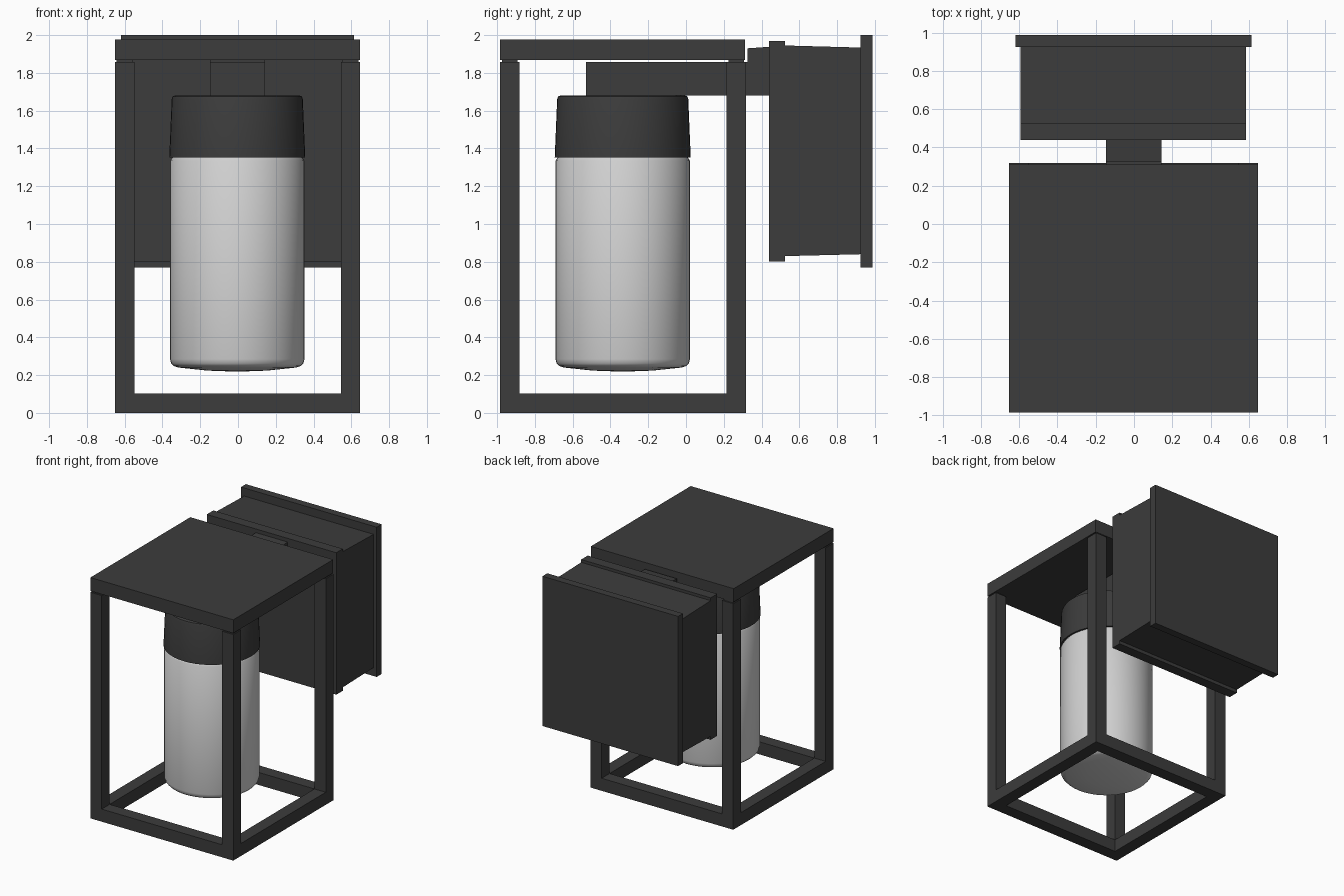
import bpy
import bmesh
import math

cube = bpy.data.objects.get("Cube")
if cube:
    bpy.data.objects.remove(cube, do_unlink=True)


def material(name, value):
    mat = bpy.data.materials.new(name)
    mat.use_nodes = True
    colour = (value, value, value, 1)
    mat.diffuse_color = colour
    mat.node_tree.nodes["Principled BSDF"].inputs["Base Color"].default_value = colour
    return mat


metal = material("dark grey metal", 0.045)
glass = material("frosted glass", 0.64)


def add_object(name, bm, mat):
    bmesh.ops.recalc_face_normals(bm, faces=bm.faces)
    mesh = bpy.data.meshes.new(name)
    bm.to_mesh(mesh)
    bm.free()
    mesh.materials.append(mat)
    obj = bpy.data.objects.new(name, mesh)
    bpy.context.collection.objects.link(obj)
    return obj


def box(name, x, y, z, mat=metal):
    """Box from (min, max) extents on each axis."""
    bm = bmesh.new()
    bmesh.ops.create_cube(bm, size=1)
    for v in bm.verts:
        for axis, (low, high) in enumerate((x, y, z)):
            v.co[axis] = low if v.co[axis] < 0 else high
    return add_object(name, bm, mat)


def extrude_side(name, profile, x, mat=metal):
    """Extrude a closed (y, z) profile along x."""
    bm = bmesh.new()
    face = bm.faces.new([bm.verts.new((x[0], y, z)) for y, z in profile])
    moved = bmesh.ops.extrude_face_region(bm, geom=[face])["geom"]
    verts = [g for g in moved if isinstance(g, bmesh.types.BMVert)]
    bmesh.ops.translate(bm, verts=verts, vec=(x[1] - x[0], 0, 0))
    return add_object(name, bm, mat)


def lathe(name, profile, centre, mat, steps=48):
    """Spin a (radius, z) profile around a vertical axis."""
    bm = bmesh.new()
    verts = [bm.verts.new((r, 0, z)) for r, z in profile]
    edges = [bm.edges.new(pair) for pair in zip(verts, verts[1:])]
    bmesh.ops.spin(bm, geom=verts + edges, cent=(0, 0, 0), axis=(0, 0, 1),
                   angle=math.tau, steps=steps, use_duplicate=False)
    bmesh.ops.remove_doubles(bm, verts=bm.verts, dist=0.0005)
    obj = add_object(name, bm, mat)
    obj.location = (*centre, 0)
    bpy.ops.object.select_all(action="DESELECT")
    obj.select_set(True)
    bpy.context.view_layer.objects.active = obj
    bpy.ops.object.shade_smooth_by_angle(angle=math.radians(35))
    return obj


# Open cage: four posts with pads carrying the roof
left, right, front, back, bar = 0.647, -0.652, -0.985, 0.318, 0.103
for side, x in (("left", (left - bar, left)), ("right", (right, right + bar))):
    for end, y in (("front", (front, front + bar)), ("back", (back - bar, back))):
        box(f"{end}_{side}_post", x, y, (0, 1.857))
        box(f"{end}_{side}_roof_pad", (x[0] + 0.01, x[1] - 0.01),
            (y[0] + 0.01, y[1] - 0.01), (1.857, 1.87))
    box(f"{side}_bottom_rail", x, (front + bar, back - bar), (0, bar))
for end, y in (("front", (front, front + bar)), ("back", (back - bar, back))):
    box(f"{end}_bottom_rail", (right + bar, left - bar), y, (0, bar))
box("roof", (right, left), (front, 0.312), (1.868, 1.978))

# Support arm with raised end at the wall box
extrude_side("support_arm", [(-0.53, 1.68), (0.44, 1.68), (0.44, 1.938),
                             (0.325, 1.93), (0.325, 1.857), (-0.53, 1.857)],
             (-0.147, 0.143))

# Wall box with lipped front edge, and its back plate
extrude_side("wall_box", [(0.44, 0.802), (0.525, 0.802), (0.525, 0.83),
                          (0.925, 0.84), (0.925, 1.934), (0.525, 1.945),
                          (0.525, 1.968), (0.44, 1.968)], (-0.592, 0.585))
box("wall_plate", (-0.62, 0.613), (0.925, 0.988), (0.77, 2.0))

# Lamp: metal cap over a frosted cylinder with rounded, slightly domed base
centre = (-0.004, -0.335)
lathe("lamp_cap", [(0, 1.68), (0.33, 1.68), (0.342, 1.676), (0.347, 1.662),
                   (0.36, 1.352), (0.35, 1.352), (0, 1.352)], centre, metal)
lathe("lamp_glass", [(0, 1.352), (0.345, 1.352), (0.356, 1.335), (0.356, 0.285),
                     (0.35, 0.262), (0.337, 0.248), (0.31, 0.24),
                     (0.16, 0.224), (0, 0.218)], centre, glass)
